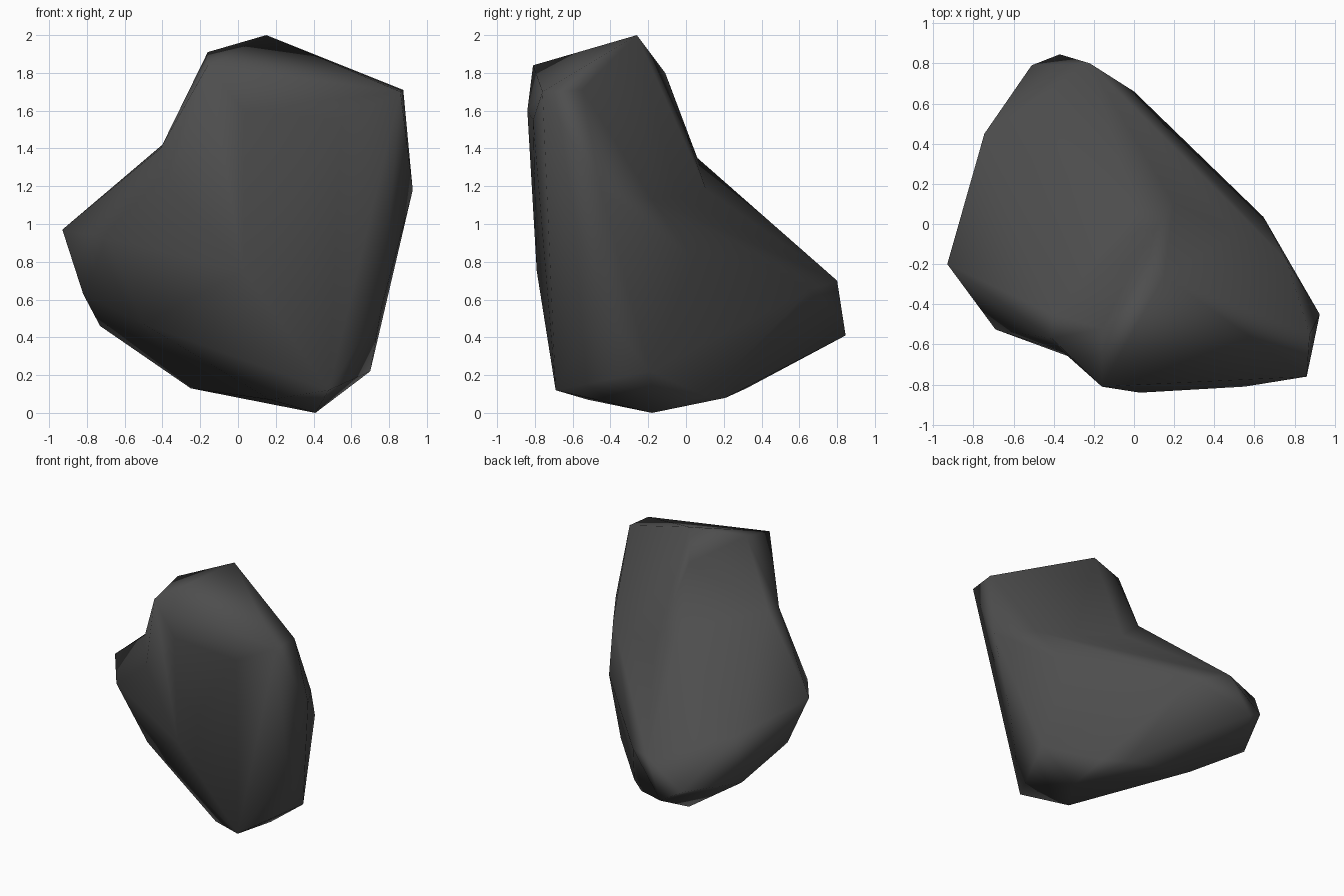
import bpy
import bmesh

default_cube = bpy.data.objects.get("Cube")
if default_cube:
    bpy.data.objects.remove(default_cube, do_unlink=True)


def make_material(name, colour):
    material = bpy.data.materials.new(name)
    material.use_nodes = True
    material.diffuse_color = colour
    shader = material.node_tree.nodes["Principled BSDF"]
    shader.inputs["Base Color"].default_value = colour
    shader.inputs["Roughness"].default_value = 0.9
    return material


def make_hull(name, corners, material):
    """Wrap a closed convex stone around a handful of corner points."""
    bm = bmesh.new()
    for corner in corners:
        bm.verts.new(corner)
    bmesh.ops.convex_hull(bm, input=bm.verts[:])
    loose = [vert for vert in bm.verts if not vert.link_faces]
    bmesh.ops.delete(bm, geom=loose, context="VERTS")
    bmesh.ops.recalc_face_normals(bm, faces=bm.faces[:])
    mesh = bpy.data.meshes.new(name)
    bm.to_mesh(mesh)
    bm.free()
    mesh.materials.append(material)
    obj = bpy.data.objects.new(name, mesh)
    bpy.context.collection.objects.link(obj)
    return obj


# Crown: sloping top and shoulders of the upright block
crown = [
    (.15, -.26, 2), (.86, -.76, 1.7), (.875, -.55, 1.71),
    (-.16, -.52, 1.91), (-.16, -.81, 1.84), (.03, -.84, 1.6),
    (.55, -.81, 1.55), (.05, -.11, 1.8), (.925, -.45, 1.18),
]

# Hip: the front ridge and side points that both blocks share
hip = [
    (.03, -.79, .75), (.76, -.18, 1.13), (.645, .035, .82),
    (.76, -.46, .56), (.2, .11, 1.17),
]

# Notch: the crease where the upright block meets the low lobe
notch = [
    (.01, .06, 1.35), (-.4, -.45, 1.42),
    (-.41, -.57, 1.4), (-.35, -.64, 1.2),
]

# Base: the tilted underside shared by both blocks
base = [
    (.41, -.18, 0), (.17, -.52, .07), (.48, -.69, .12),
    (.7, -.19, .22), (.24, .21, .08), (.38, .1, .09),
]

# Lobe: the low block reaching out to the back
lobe = [
    (-.93, -.2, .97), (-.69, -.525, .925), (-.82, -.09, .63),
    (-.73, .35, .46), (-.745, .45, .86), (-.22, .8, .7),
    (-.51, .79, .49), (-.37, .845, .41), (0, .66, .65),
    (-.25, .32, .13), (-.5, -.41, .47),
]

stone = make_material("dark grey stone", (0.075, 0.075, 0.075, 1))
rock = make_hull("rock", crown + hip + notch + base, stone)
low_lobe = make_hull("low_lobe", lobe + hip + notch + base, stone)

# Fuse the two blocks into one boulder
bpy.ops.object.select_all(action="DESELECT")
bpy.context.view_layer.objects.active = rock
rock.select_set(True)
union = rock.modifiers.new("fuse", "BOOLEAN")
union.operation = "UNION"
union.solver = "EXACT"
union.object = low_lobe
bpy.ops.object.modifier_apply(modifier=union.name)
bpy.data.objects.remove(low_lobe, do_unlink=True)

# Clean the seam so the shading flows across it
bm = bmesh.new()
bm.from_mesh(rock.data)
bmesh.ops.remove_doubles(bm, verts=bm.verts[:], dist=0.015)
bmesh.ops.recalc_face_normals(bm, faces=bm.faces[:])
bm.to_mesh(rock.data)
bm.free()

# Soft shading led by the large faces
bpy.ops.object.shade_smooth()
weighted = rock.modifiers.new("soft shading", "WEIGHTED_NORMAL")
weighted.mode = "FACE_AREA"
